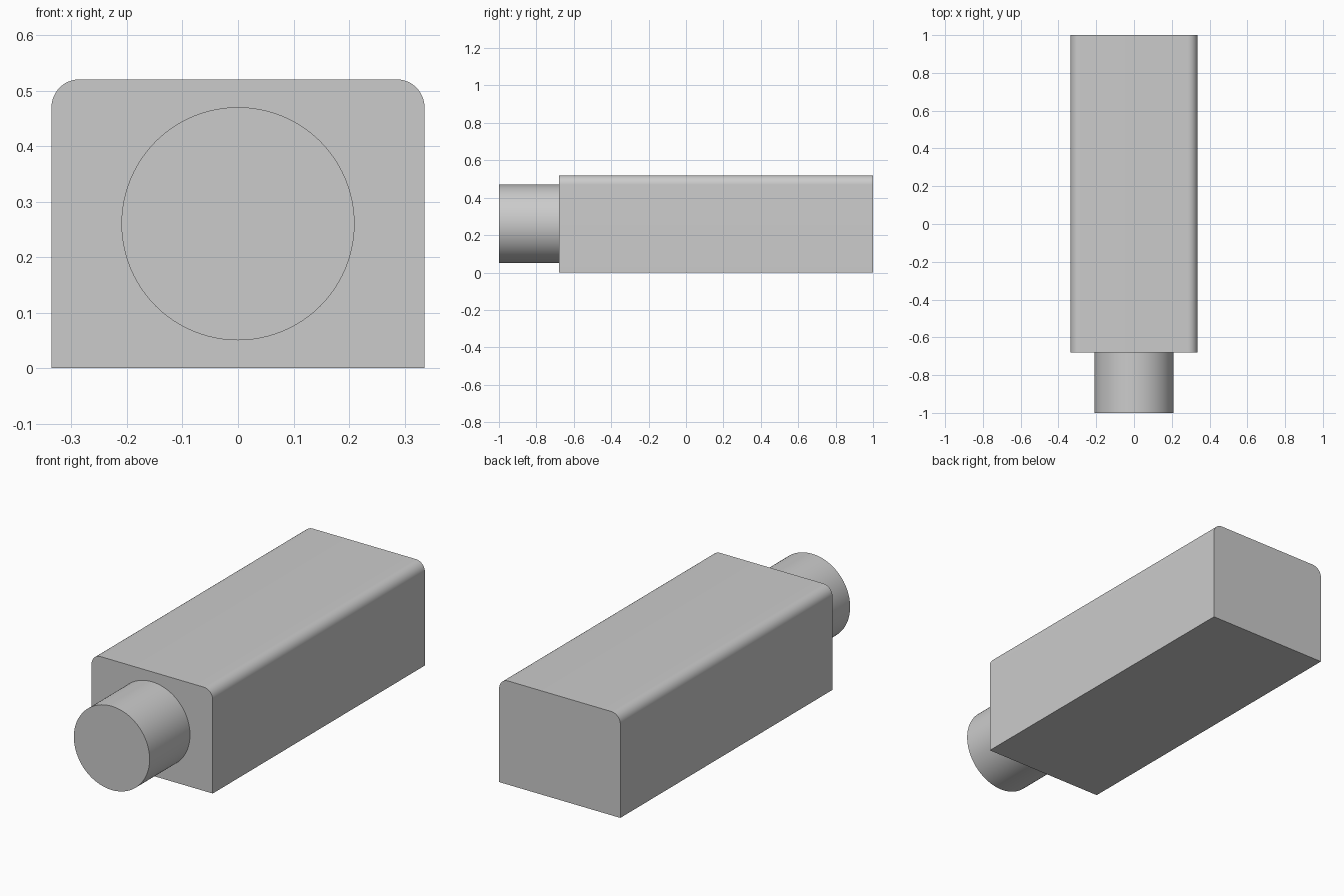
import bpy, bmesh, math
from mathutils import Matrix, Vector

if "Cube" in bpy.data.objects:
    bpy.data.objects.remove(bpy.data.objects["Cube"], do_unlink=True)

HALF_WIDTH, HEIGHT = 0.336, 0.52
FRONT, SHOULDER, BACK = -1.0, -0.68, 1.0
CORNER, RADIUS = 0.05, 0.21

grey = bpy.data.materials.new("plain grey")
grey.use_nodes = True
colour = (0.6, 0.6, 0.6, 1)
grey.diffuse_color = colour
grey.node_tree.nodes["Principled BSDF"].inputs["Base Color"].default_value = colour


def finish(name, bm):
    bmesh.ops.recalc_face_normals(bm, faces=bm.faces)
    mesh = bpy.data.meshes.new(name)
    bm.to_mesh(mesh)
    bm.free()
    mesh.materials.append(grey)
    obj = bpy.data.objects.new(name, mesh)
    bpy.context.collection.objects.link(obj)
    bpy.ops.object.select_all(action="DESELECT")
    obj.select_set(True)
    bpy.context.view_layer.objects.active = obj
    bpy.ops.object.shade_smooth_by_angle(angle=math.radians(30))


# Long body: box with its two upper lengthwise edges rounded
bm = bmesh.new()
size = Vector((2 * HALF_WIDTH, BACK - SHOULDER, HEIGHT))
centre = Vector((0, (BACK + SHOULDER) / 2, HEIGHT / 2))
bmesh.ops.create_cube(bm, size=1, matrix=Matrix.LocRotScale(centre, None, size))
upper = [e for e in bm.edges
         if all(v.co.z > HEIGHT / 2 for v in e.verts)
         and abs(e.verts[0].co.y - e.verts[1].co.y) > 1]
bmesh.ops.bevel(bm, geom=upper, offset=CORNER, segments=12, profile=0.5, affect="EDGES")
finish("body", bm)

# Round plug on the front end
bm = bmesh.new()
place = Matrix.Translation((0, (FRONT + SHOULDER) / 2, HEIGHT / 2)) @ Matrix.Rotation(math.pi / 2, 4, "X")
bmesh.ops.create_cone(bm, cap_ends=True, segments=96, radius1=RADIUS, radius2=RADIUS,
                      depth=SHOULDER - FRONT, matrix=place)
finish("front_plug", bm)
